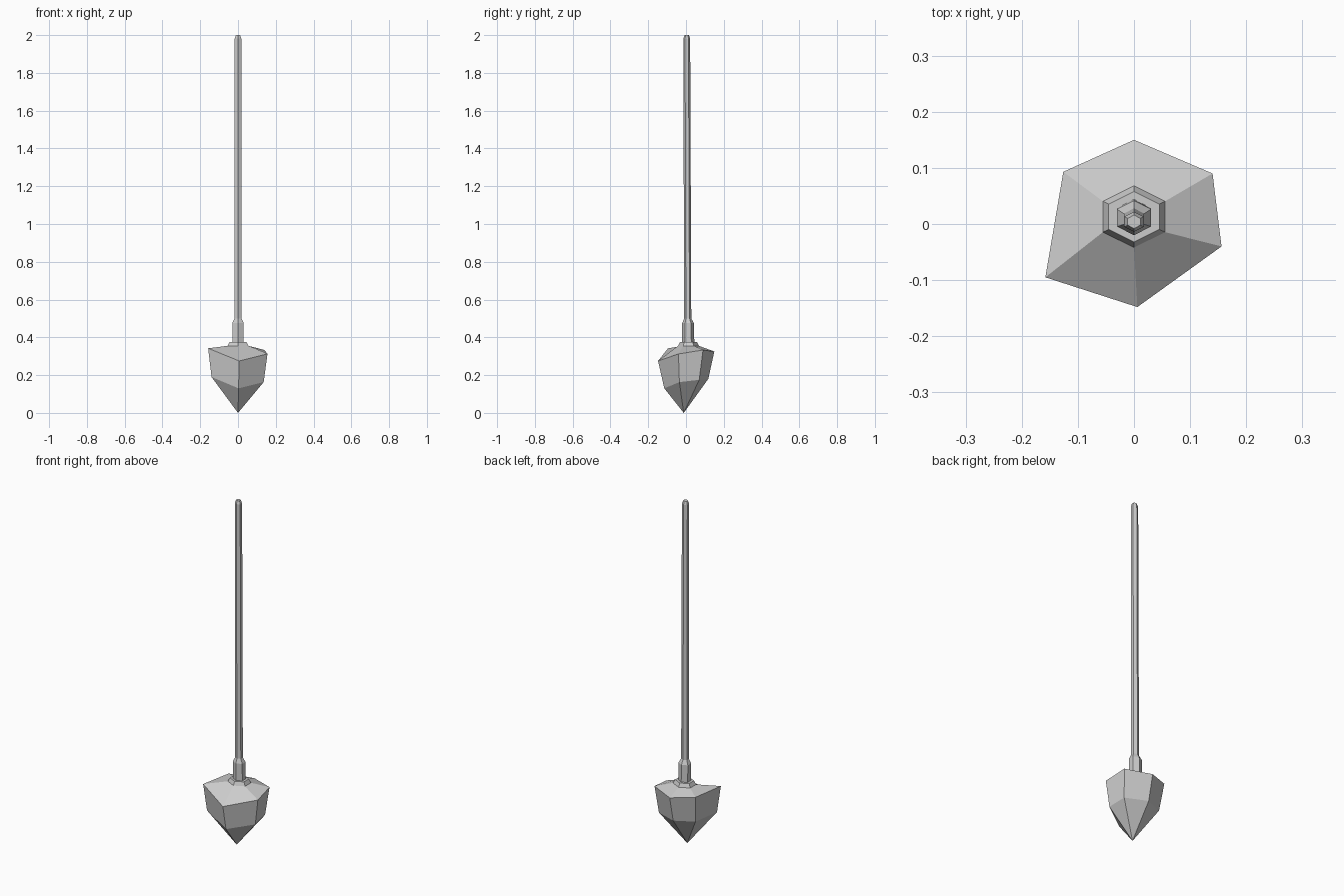
import bpy, bmesh, math

if "Cube" in bpy.data.objects:
    bpy.data.objects.remove(bpy.data.objects["Cube"])


def hex_ring(rx, ry, cy, z):
    """Six points, starting at the back and going clockwise seen from above."""
    return [(rx * math.sin(math.radians(60 * i)),
             cy + ry * math.cos(math.radians(60 * i)), z) for i in range(6)]


def loft(name, rings, tip=None, cap=False):
    """Skin a stack of six-point rings, with an optional bottom tip and top cap."""
    bm = bmesh.new()
    loops = [[bm.verts.new(p) for p in ring] for ring in rings]
    for a, b in zip(loops, loops[1:]):
        for i in range(6):
            j = (i + 1) % 6
            bm.faces.new((a[i], a[j], b[j], b[i]))
    if tip:
        t = bm.verts.new(tip)
        for i in range(6):
            bm.faces.new((t, loops[0][(i + 1) % 6], loops[0][i]))
    if cap:
        bm.faces.new(loops[-1])
    bmesh.ops.recalc_face_normals(bm, faces=bm.faces)
    # rings run clockwise, so make sure the skin faces outwards
    f = max(bm.faces, key=lambda f: abs(f.calc_center_median().x))
    if f.normal.x * f.calc_center_median().x < 0:
        bmesh.ops.reverse_faces(bm, faces=bm.faces)
    me = bpy.data.meshes.new(name)
    bm.to_mesh(me)
    bm.free()
    ob = bpy.data.objects.new(name, me)
    bpy.context.collection.objects.link(ob)
    return ob


# Irregular faceted head, pointed at the bottom, with its collar
lower = [(0.0, 0.118, 0.18), (0.125, 0.07, 0.175), (0.136, -0.035, 0.163),
         (0.003, -0.115, 0.13), (-0.14, -0.085, 0.19), (-0.11, 0.07, 0.185)]
upper = [(0.0, 0.15, 0.325), (0.14, 0.09, 0.333), (0.156, -0.04, 0.312),
         (0.006, -0.148, 0.275), (-0.158, -0.095, 0.342), (-0.126, 0.093, 0.34)]
loft("stone_head", [lower, upper,
                    hex_ring(0.064, 0.055, 0.013, 0.355),
                    hex_ring(0.052, 0.045, 0.013, 0.376),
                    hex_ring(0.035, 0.032, 0.012, 0.376)],
     tip=(0, -0.012, 0.0))

# Socket that tapers into the shaft
loft("socket", [hex_ring(0.035, 0.032, 0.012, 0.376),
                hex_ring(0.035, 0.031, 0.011, 0.475),
                hex_ring(0.021, 0.019, 0.009, 0.50)])

# Long, slightly leaning shaft with a chamfered end
loft("shaft", [hex_ring(0.021, 0.019, 0.009, 0.50),
               hex_ring(0.020, 0.018, 0.004, 1.982),
               hex_ring(0.013, 0.012, 0.004, 2.0)], cap=True)
